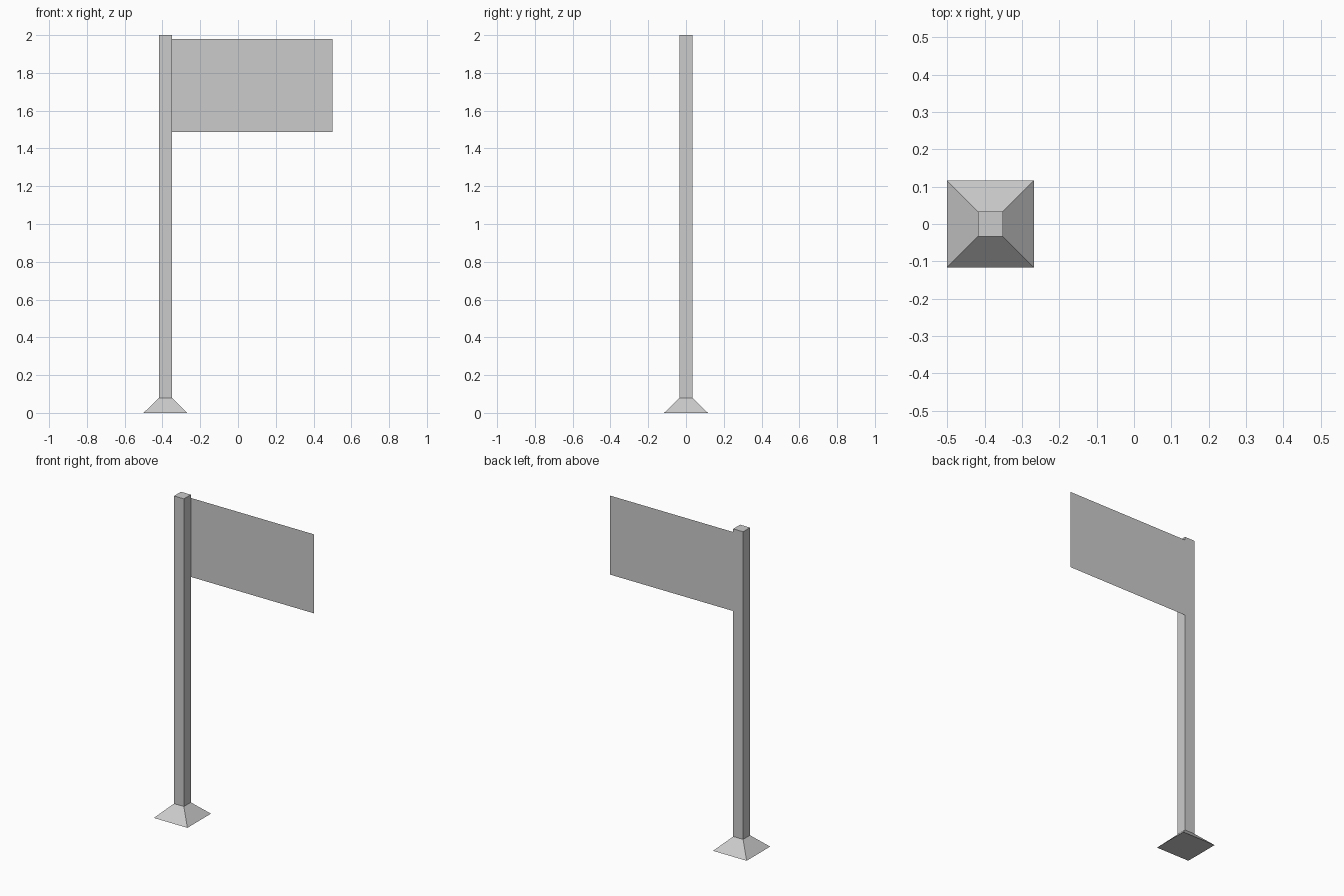
import bpy
import bmesh

if "Cube" in bpy.data.objects:
    bpy.data.objects.remove(bpy.data.objects["Cube"])

POST_X = -0.384   # pole axis
BASE_HALF = 0.116
POST_HALF = 0.034
BASE_TOP = 0.08


def finish(name, bm):
    mesh = bpy.data.meshes.new(name)
    bm.to_mesh(mesh)
    bm.free()
    obj = bpy.data.objects.new(name, mesh)
    bpy.context.collection.objects.link(obj)
    return obj


def square_section(name, lower, upper, cap_bottom=False, cap_top=False):
    """Square tapered section; lower and upper are (half width, height)."""
    bm = bmesh.new()
    corners = [(-1, -1), (1, -1), (1, 1), (-1, 1)]
    low, high = [[bm.verts.new((POST_X + sx * h, sy * h, z)) for sx, sy in corners]
                 for h, z in (lower, upper)]
    for i in range(4):
        j = (i + 1) % 4
        bm.faces.new((low[i], low[j], high[j], high[i]))
    if cap_bottom:
        bm.faces.new(low[::-1])
    if cap_top:
        bm.faces.new(high)
    return finish(name, bm)


# Flared foot and square pole, open where they meet
square_section("base", (BASE_HALF, 0.0), (POST_HALF, BASE_TOP), cap_bottom=True)
square_section("pole", (POST_HALF, BASE_TOP), (POST_HALF, 2.0), cap_top=True)

# Thin flag sheet, flush with the back face of the pole
bm = bmesh.new()
x0, x1, z0, z1 = POST_X + POST_HALF, 0.5, 1.487, 1.98
bm.faces.new([bm.verts.new((x, POST_HALF, z))
              for x, z in ((x0, z0), (x1, z0), (x1, z1), (x0, z1))])
finish("flag", bm)
